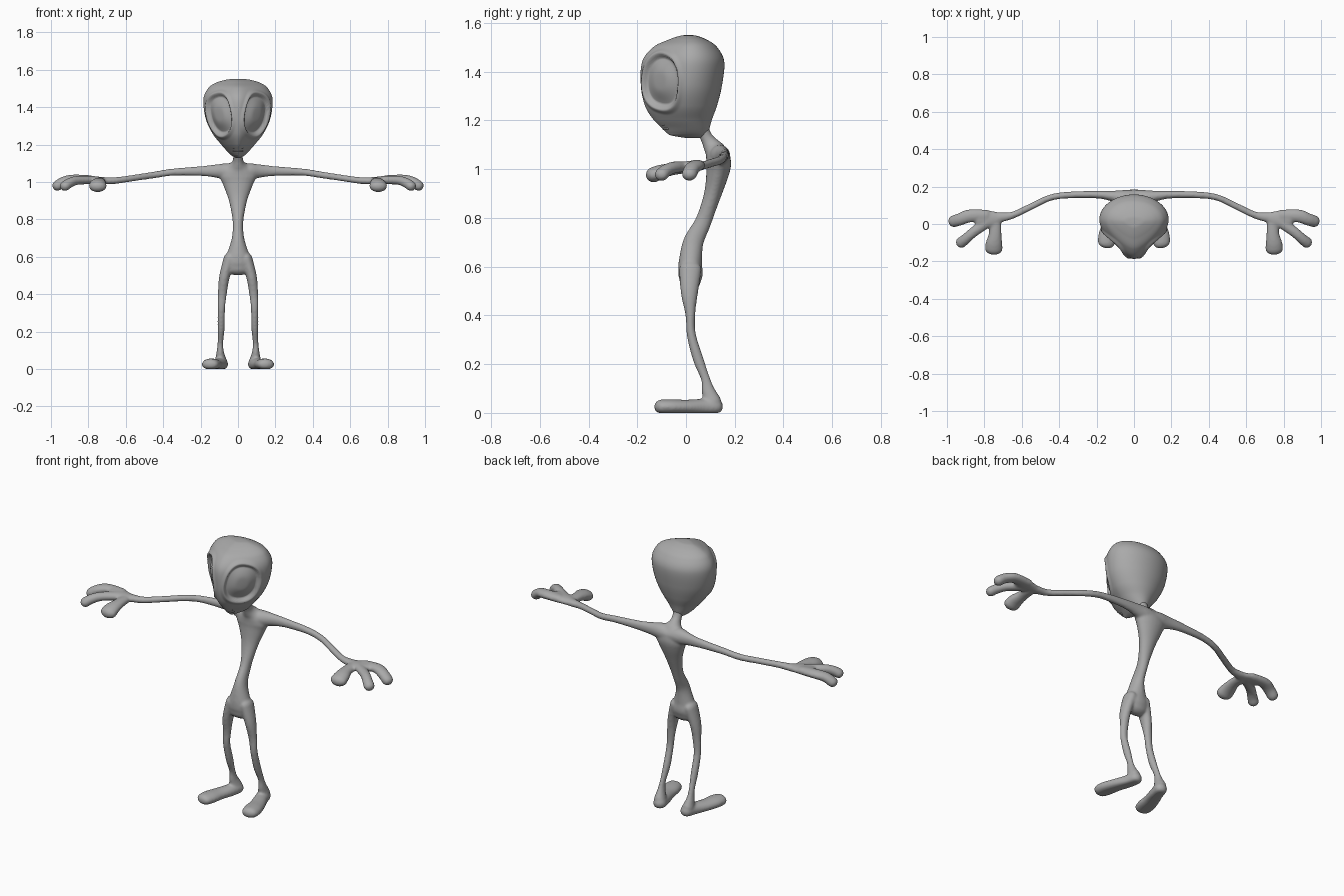
import bpy, bmesh, math
from mathutils import Vector

if "Cube" in bpy.data.objects:
    bpy.data.objects.remove(bpy.data.objects["Cube"])

skin = bpy.data.materials.new("grey_skin")
skin.use_nodes = True
skin.diffuse_color = (0.4, 0.4, 0.4, 1)
skin.node_tree.nodes["Principled BSDF"].inputs["Base Color"].default_value = (0.4, 0.4, 0.4, 1)


def spline(rows, steps):
    """Smoothly interpolate rows of numbers."""
    out = []
    for i in range(len(rows) - 1):
        p0, p1 = rows[max(i - 1, 0)], rows[i]
        p2, p3 = rows[i + 1], rows[min(i + 2, len(rows) - 1)]
        for s in range(steps):
            t = s / steps
            out.append([b + t / 2 * (c - a + t * (2 * a - 5 * b + 4 * c - d + t * (3 * (b - c) + d - a)))
                        for a, b, c, d in zip(p0, p1, p2, p3)])
    return out + [list(rows[-1])]


def skin_rings(bm, rings):
    """Join rings of points into a closed skin."""
    loops = [[bm.verts.new(p) for p in ring] for ring in rings]
    n = len(loops[0])
    for a, b in zip(loops, loops[1:]):
        for i in range(n):
            bm.faces.new((a[i], a[(i + 1) % n], b[(i + 1) % n], b[i]))
    bm.faces.new(loops[0][::-1])
    bm.faces.new(loops[-1])


def limb(bm, rows, ref, mirror=False, grow=0.002):
    """Round-ended tube through rows of x, y, z, half width, half depth."""
    path = spline(rows, 6)
    for sign in ((1, -1) if mirror else (1,)):
        pts = [Vector((sign * r[0], r[1], r[2])) for r in path]
        rings = []

        def ring(c, tangent, a, b):
            side = tangent.cross(ref).normalized()
            up = side.cross(tangent).normalized()
            rings.append([c + side * a * math.cos(k * math.tau / 24) + up * b * math.sin(k * math.tau / 24)
                          for k in range(24)])

        last = len(pts) - 1
        for i, (p, r) in enumerate(zip(pts, path)):
            tangent = (pts[min(i + 1, last)] - pts[max(i - 1, 0)]).normalized()
            a, b = r[3] + grow, r[4] + grow
            cap = [math.radians(d) for d in (85, 65, 45, 25)]
            if i == 0:
                for q in cap:
                    ring(p - tangent * min(a, b) * math.sin(q), tangent, a * math.cos(q), b * math.cos(q))
            ring(p, tangent, a, b)
            if i == last:
                for q in reversed(cap):
                    ring(p + tangent * min(a, b) * math.sin(q), tangent, a * math.cos(q), b * math.cos(q))
        skin_rings(bm, rings)


def finish(bm, name):
    bmesh.ops.recalc_face_normals(bm, faces=bm.faces)
    mesh = bpy.data.meshes.new(name)
    bm.to_mesh(mesh)
    bm.free()
    mesh.materials.append(skin)
    mesh.shade_smooth()
    obj = bpy.data.objects.new(name, mesh)
    bpy.context.collection.objects.link(obj)
    return obj


Y, Z = Vector((0, 1, 0)), Vector((0, 0, 1))
body = bmesh.new()

# Torso: height, front, back, half width
torso = [(1.17, .04, .09, .03), (1.13, .06, .108, .024), (1.1, .07, .135, .034), (1.07, .08, .165, .075),
         (1.03, .085, .183, .095), (.985, .085, .175, .078), (.91, .078, .148, .05), (.84, .06, .122, .034),
         (.777, .035, .1, .026), (.7, -.01, .07, .031), (.617, -.028, .064, .057), (.57, -.03, .067, .075),
         (.545, -.025, .06, .075)]
limb(body, [(0, (f + b) / 2, z, w, (b - f) / 2) for z, f, b, w in torso], Y)

# Legs
limb(body, [(.045, .018, .59, .03, .045), (.073, .014, .49, .026, .033), (.084, .018, .4, .022, .018),
            (.089, .022, .32, .018, .017), (.09, .05, .22, .017, .02), (.094, .08, .14, .013, .017),
            (.095, .092, .09, .018, .026), (.092, .108, .045, .03, .036)], Y, True)

# Feet
limb(body, [(.088, .118, .026, .034, .032), (.1, .07, .024, .036, .032), (.125, 0, .024, .042, .028),
            (.14, -.06, .025, .048, .029), (.148, -.1, .025, .044, .028)], Z, True)

# Arms
limb(body, [(0, .135, 1.05, .045, .04), (.06, .14, 1.055, .04, .043), (.12, .15, 1.058, .026, .033),
            (.2, .157, 1.058, .018, .024), (.35, .155, 1.052, .016, .017), (.45, .14, 1.037, .015, .016),
            (.55, .093, 1.022, .016, .015), (.65, .047, 1.008, .017, .016), (.72, .035, 1.006, .026, .018)], Z, True)

# Palms, two fingers and a thumb per hand
limb(body, [(.71, .035, 1.005, .024, .017), (.77, .025, 1.01, .046, .019), (.83, .03, 1.014, .046, .02)], Z, True)
limb(body, [(.79, .045, 1.014, .03, .02), (.88, .043, 1.015, .033, .022), (.93, .025, 1.003, .031, .024),
            (.965, .014, .98, .03, .026)], Z, True)
limb(body, [(.78, .015, 1.01, .03, .02), (.86, -.045, 1.008, .025, .022), (.9, -.08, .995, .026, .024),
            (.925, -.1, .978, .028, .025)], Z, True)
limb(body, [(.742, .02, 1.005, .03, .018), (.742, -.05, 1, .032, .022), (.748, -.1, .99, .042, .027),
            (.75, -.133, .977, .046, .03)], Z, True)

# Flat soles
for v in body.verts:
    v.co.z = max(v.co.z, 0)

# Fuse the limbs into one soft skin
obj = finish(body, "body")
remesh = obj.modifiers.new("fuse", 'REMESH')
remesh.mode = 'VOXEL'
remesh.voxel_size = 0.006
remesh.use_smooth_shade = True
soften = obj.modifiers.new("soften", 'SMOOTH')
soften.factor = 0.5
soften.iterations = 9

# Head: height, front, back, half width
skull = [(1.128, .0, .08, .012), (1.138, -.06, .09, .03), (1.15, -.08, .092, .045), (1.17, -.1, .097, .064),
         (1.205, -.135, .107, .094), (1.26, -.168, .127, .137), (1.34, -.185, .147, .173), (1.44, -.18, .157, .185),
         (1.5, -.135, .128, .16), (1.53, -.075, .088, .118), (1.547, -.025, .045, .06), (1.55, 0, .02, .015)]


def smoothstep(lo, hi, v):
    t = min(max((v - lo) / (hi - lo), 0), 1)
    return t * t * (3 - 2 * t)


def eye_relief(p):
    """Raised rim, sunken groove and domed eye, by distance from the eye centre."""
    if p.y > 0.06:
        return 0
    u, v = (abs(p.x) + p.y) * 0.707 + 0.003, p.z - 1.36
    tilt = math.radians(14)
    a = (u * math.cos(tilt) - v * math.sin(tilt)) / 0.09
    b = (u * math.sin(tilt) + v * math.cos(tilt)) / 0.106
    d = (abs(a) ** 2.3 + abs(b) ** 2.3) ** (1 / 2.3)
    rim = 0.007 * smoothstep(1.3, 1.08, d) if d > 1.08 else 0.007
    return rim - 0.026 * smoothstep(1.08, 0.95, d) + 0.010 * smoothstep(0.95, 0.3, d)


head = bmesh.new()
rings = []
for z, front, back, width in spline(skull, 14):
    ring = []
    mid = (front + back) / 2 + 0.2 * (back - front) / 2
    for k in range(192):
        s, c = math.sin(k * math.tau / 192), math.cos(k * math.tau / 192)
        if s > 0:
            ring.append((width * c, mid + (back - mid) * s, z))
        else:
            ring.append((width * c * (1 - 0.45 * (-s) ** 1.6), mid + (mid - front) * s, z))
    rings.append(ring)
skin_rings(head, rings)
bmesh.ops.recalc_face_normals(head, faces=head.faces)
head.normal_update()
moves = [(v, v.normal * eye_relief(v.co)) for v in head.verts]
for v, m in moves:
    v.co += m
finish(head, "head")

# Lips
for name, y, z in (("upper_lip", -.1, 1.181), ("lower_lip", -.088, 1.165)):
    lip = bmesh.new()
    limb(lip, [(-.024, y + .012, z, .005, .004), (0, y, z, .009, .005), (.024, y + .012, z, .005, .004)], Z, grow=0)
    finish(lip, name)
